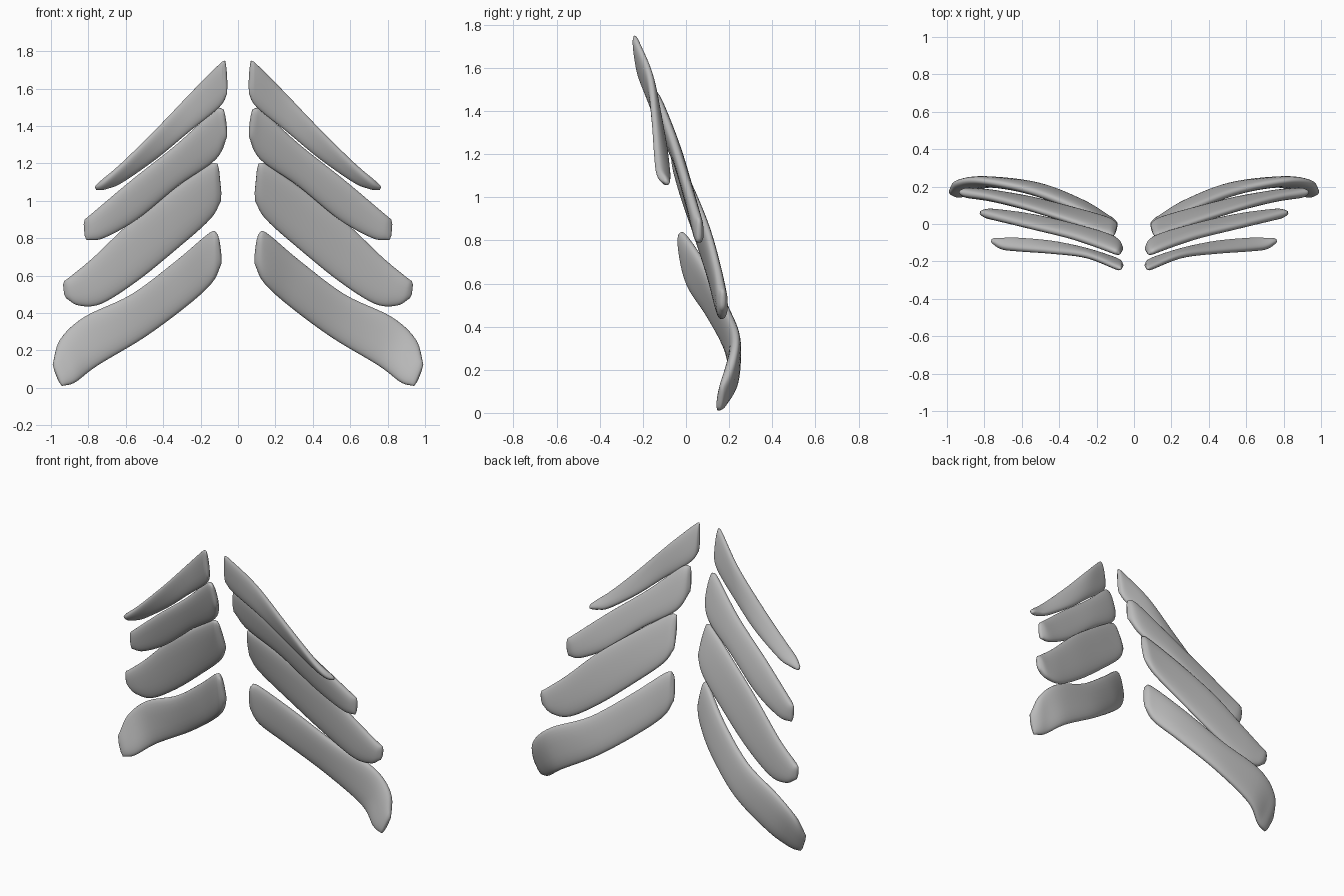
import bpy, bmesh, math
from mathutils import Vector

cube = bpy.data.objects.get("Cube")
if cube:
    bpy.data.objects.remove(cube, do_unlink=True)

SIDES = 28      # points around each cross-section
STEPS = 6       # rings between two stations

grey = bpy.data.materials.new("plain_grey")
grey.use_nodes = True
colour = (0.5, 0.5, 0.5, 1)
grey.diffuse_color = colour
grey.node_tree.nodes["Principled BSDF"].inputs["Base Color"].default_value = colour


def spline(points):
    """Smooth path through the points, evenly stepped per span."""
    ends = [points[0] * 2 - points[1]] + points + [points[-1] * 2 - points[-2]]
    path = []
    for a, b, c, d in zip(ends, ends[1:], ends[2:], ends[3:]):
        for i in range(STEPS):
            t = i / STEPS
            path.append(b + (c - a) * (t / 2)
                        + (a * 2 - b * 5 + c * 4 - d) * (t * t / 2)
                        + (b * 3 - a - c * 3 + d) * (t ** 3 / 2))
    return path + [points[-1]]


def soft(value):
    """Squares off a sine or cosine for a fuller section."""
    return math.copysign(abs(value) ** 0.8, value)


def ring(bm, centre, half, normal, scale=1.0):
    verts = []
    for k in range(SIDES):
        a = math.tau * k / SIDES
        verts.append(bm.verts.new(
            centre + (half * soft(math.cos(a)) + normal * soft(math.sin(a))) * scale))
    return verts


def feather(name, thickness, stations):
    """Loft a flattened blade between its upper and lower edge, on both sides."""
    upper = spline([Vector(top) for top, _ in stations])
    lower = spline([Vector(low) for _, low in stations])
    mids = [(a + b) / 2 for a, b in zip(upper, lower)]
    last = len(mids) - 1
    for side, sign in (("left", 1), ("right", -1)):
        bm = bmesh.new()
        rings = []
        for i, mid in enumerate(mids):
            along = (mids[min(i + 1, last)] - mids[max(i - 1, 0)]).normalized()
            half = (upper[i] - lower[i]) / 2
            u = abs(2 * i / last - 1)
            normal = half.cross(along).normalized() * thickness * (1 - 0.5 * u ** 8)
            if i == 0:
                rings.append(ring(bm, mid - along * 0.007, half, normal, 0.6))
            rings.append(ring(bm, mid, half, normal))
            if i == last:
                rings.append(ring(bm, mid + along * 0.007, half, normal, 0.6))
        for a, b in zip(rings, rings[1:]):
            for k in range(SIDES):
                n = (k + 1) % SIDES
                bm.faces.new((a[k], a[n], b[n], b[k]))
        # rounded ends
        for end in (rings[0], rings[-1]):
            tip = bm.verts.new(sum((v.co for v in end), Vector()) / SIDES)
            for k in range(SIDES):
                bm.faces.new((end[k], end[(k + 1) % SIDES], tip))
        for v in bm.verts:
            v.co.x *= sign
        bmesh.ops.recalc_face_normals(bm, faces=bm.faces)
        for f in bm.faces:
            f.smooth = True
        mesh = bpy.data.meshes.new(side + "_" + name)
        bm.to_mesh(mesh)
        bm.free()
        mesh.materials.append(grey)
        obj = bpy.data.objects.new(side + "_" + name, mesh)
        bpy.context.collection.objects.link(obj)


# Each station: upper edge point, lower edge point, from the root outwards
feather("top_feather", 0.022, [
    ((.07, -.24, 1.75), (.06, -.22, 1.57)),
    ((.1, -.23, 1.73), (.1, -.19, 1.5)),
    ((.25, -.17, 1.58), (.26, -.14, 1.37)),
    ((.44, -.15, 1.38), (.43, -.1, 1.23)),
    ((.62, -.14, 1.2), (.62, -.08, 1.1)),
    ((.71, -.13, 1.12), (.7, -.08, 1.07)),
    ((.76, -.1, 1.08), (.75, -.08, 1.06))])

feather("upper_feather", 0.027, [
    ((.08, -.16, 1.49), (.06, -.13, 1.34)),
    ((.13, -.14, 1.48), (.12, -.07, 1.22)),
    ((.33, -.07, 1.3), (.32, -.01, 1.08)),
    ((.57, -.01, 1.11), (.54, .04, .9)),
    ((.76, .04, .95), (.72, .06, .8)),
    ((.82, .06, .9), (.81, .06, .79))])

feather("lower_feather", 0.028, [
    ((.11, -.06, 1.2), (.09, 0, 1)),
    ((.16, -.05, 1.19), (.15, .03, .9)),
    ((.36, .02, 1.05), (.33, .08, .74)),
    ((.58, .09, .88), (.54, .13, .57)),
    ((.77, .14, .7), (.73, .16, .45)),
    ((.89, .16, .6), (.85, .17, .44)),
    ((.93, .17, .57), (.92, .17, .48))])

feather("bottom_feather", 0.03, [
    ((.11, -.03, .82), (.09, 0, .66)),
    ((.15, -.01, .83), (.14, .03, .56)),
    ((.33, .09, .68), (.27, .11, .44)),
    ((.57, .18, .5), (.5, .2, .27)),
    ((.82, .23, .38), (.75, .22, .12)),
    ((.95, .22, .26), (.87, .17, .03)),
    ((.99, .17, .13), (.94, .15, .01))])
